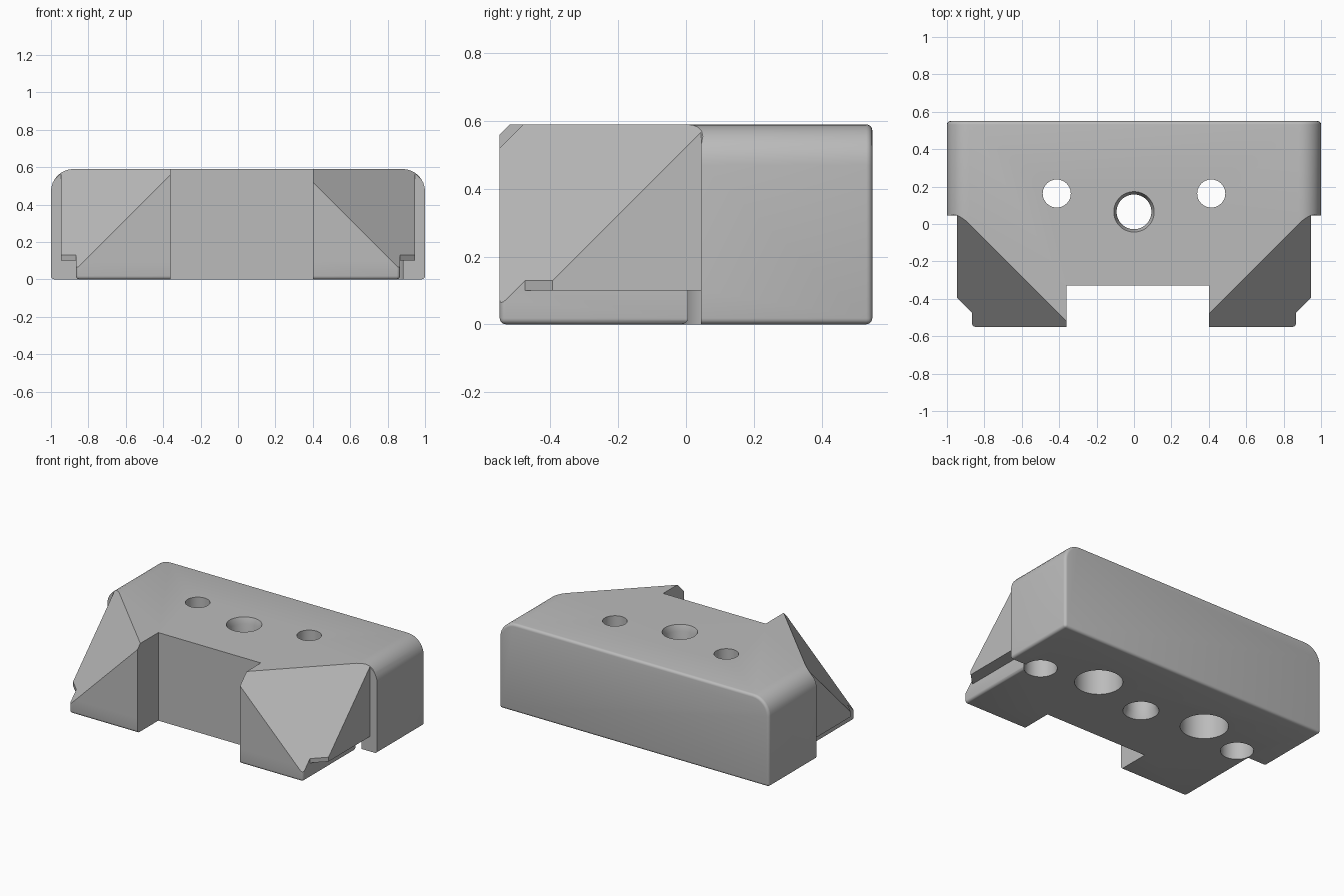
import bpy
import bmesh
import math
from mathutils import Vector

if "Cube" in bpy.data.objects:
    bpy.data.objects.remove(bpy.data.objects["Cube"], do_unlink=True)

HEIGHT, DEPTH = 0.59, 0.55
grey = bpy.data.materials.new("plain grey")
grey.use_nodes = True
colour = (0.5, 0.5, 0.5, 1)
grey.diffuse_color = colour
grey.node_tree.nodes["Principled BSDF"].inputs["Base Color"].default_value = colour


def finish(name, bm):
    bmesh.ops.recalc_face_normals(bm, faces=bm.faces)
    mesh = bpy.data.meshes.new(name)
    bm.to_mesh(mesh)
    bm.free()
    mesh.materials.append(grey)
    obj = bpy.data.objects.new(name, mesh)
    bpy.context.collection.objects.link(obj)
    return obj


def prism(name, points, move, rounded=None):
    """Extrude a polygon along a vector, rounding the edges chosen by a rule."""
    bm = bmesh.new()
    face = bm.faces.new([bm.verts.new(p) for p in points])
    new = bmesh.ops.extrude_face_region(bm, geom=[face], use_keep_orig=True)["geom"]
    bmesh.ops.translate(bm, vec=move, verts=[g for g in new if isinstance(g, bmesh.types.BMVert)])
    bmesh.ops.recalc_face_normals(bm, faces=bm.faces)
    if rounded:
        edges = [e for e in bm.edges if rounded(e.verts[0].co, e.verts[1].co)]
        bmesh.ops.bevel(bm, geom=edges, offset=0.018, segments=4, profile=0.5, affect='EDGES')
    return finish(name, bm)


def box(name, x0, x1, y0, y1, z0, z1, rounded=None):
    corners = [(x0, y0, z0), (x1, y0, z0), (x1, y1, z0), (x0, y1, z0)]
    return prism(name, corners, (0, 0, z1 - z0), rounded)


def cone(name, x, y, z0, z1, r0, r1):
    bm = bmesh.new()
    bmesh.ops.create_cone(bm, cap_ends=True, segments=48, radius1=r0, radius2=r1, depth=z1 - z0)
    bmesh.ops.translate(bm, vec=(x, y, (z0 + z1) / 2), verts=bm.verts)
    return finish(name, bm)


def combine(target, tool, operation='DIFFERENCE'):
    tool.hide_render = True
    mod = target.modifiers.new("shape", 'BOOLEAN')
    mod.operation, mod.object, mod.solver = operation, tool, 'EXACT'
    bpy.ops.object.select_all(action='DESELECT')
    bpy.context.view_layer.objects.active = target
    target.select_set(True)
    bpy.ops.object.modifier_apply(modifier=mod.name)
    bpy.data.objects.remove(tool, do_unlink=True)


# Main block: rectangle with large rounded top corners, run front to back
r = 0.12
profile = [(-1, -DEPTH, 0), (1, -DEPTH, 0)]
for side, start in ((1, 0), (-1, 90)):
    for i in range(9):
        a = math.radians(start + i * 90 / 8)
        profile.append((side * (1 - r) + r * math.cos(a), -DEPTH, HEIGHT - r + r * math.sin(a)))


def block_edges(a, b):
    at_back = min(a.y, b.y) > DEPTH - 0.001
    at_base = max(a.z, b.z) < 0.001 and abs(a.x - b.x) < 0.001
    upright = max(a.y, b.y) < 0 
    return (at_back or at_base) and not upright


block = prism("clamp_block", profile, (0, 2 * DEPTH, 0), block_edges)

# Undercut below the front arms and steps at their sides
combine(block, box("undercut", -2, 2, -1, 0.045, -1, 0.10))
for s in (-1, 1):
    combine(block, box("side_step", *sorted((s * 0.947, s * 2)), -1, 0.045, -1, 2))


# Narrower foot under the arms, with softened outer edges
def foot_edges(a, b):
    front = max(a.y, b.y) < -DEPTH + 0.001
    base = max(a.z, b.z) < 0.001
    level_x = abs(a.x - b.x) < 0.001
    upright = abs(a.z - b.z) > 0.05
    return (front and upright) or (base and (front or level_x))


combine(block, box("foot", -0.866, 0.866, -DEPTH, 0.2, 0, 0.10, foot_edges), 'UNION')

# Diagonal corner slopes and the blunted lower ends of the arms
for s in (-1, 1):
    normal = Vector((s, -1, 1)).normalized()
    bm = bmesh.new()
    bmesh.ops.create_cube(bm, size=3)
    bmesh.ops.translate(bm, vec=(0, 0, 1.5), verts=bm.verts)
    turn = normal.to_track_quat('Z', 'Y').to_matrix()
    bmesh.ops.rotate(bm, matrix=turn, verts=bm.verts)
    bmesh.ops.translate(bm, vec=normal * 1.47 / math.sqrt(3), verts=bm.verts)
    combine(block, finish("corner_slope", bm))
    tip = [(s * x, y, 0.09) for x, y in ((0.866, -0.475), (1, -0.341), (1, -0.7), (0.866, -0.7))]
    combine(block, prism("blunt_tip", tip, (0, 0, 0.06)))

# Open slot between the arms
combine(block, box("front_slot", -0.36, 0.40, -1, -0.33, -1, 2))

# Centre hole with chamfered rims
combine(block, cone("centre_hole", 0, 0.065, -1, 2, 0.093, 0.093))
combine(block, cone("lower_rim", 0, 0.065, -0.01, 0.04, 0.112, 0.093))
combine(block, cone("upper_rim", 0, 0.065, HEIGHT - 0.04, HEIGHT + 0.01, 0.093, 0.112))

# Bolt holes with wide bores from below, and blind pockets near the ends
for s in (-1, 1):
    combine(block, cone("bolt_hole", s * 0.413, 0.163, -1, 2, 0.075, 0.075))
    combine(block, cone("bolt_bore", s * 0.413, 0.163, -1, 0.36, 0.145, 0.145))
    combine(block, cone("end_pocket", s * 0.768 + 0.017, 0.065, -1, 0.36, 0.1, 0.1))

bpy.ops.object.select_all(action='DESELECT')
bpy.context.view_layer.objects.active = block
block.select_set(True)
bpy.ops.object.shade_smooth_by_angle(angle=math.radians(30))
